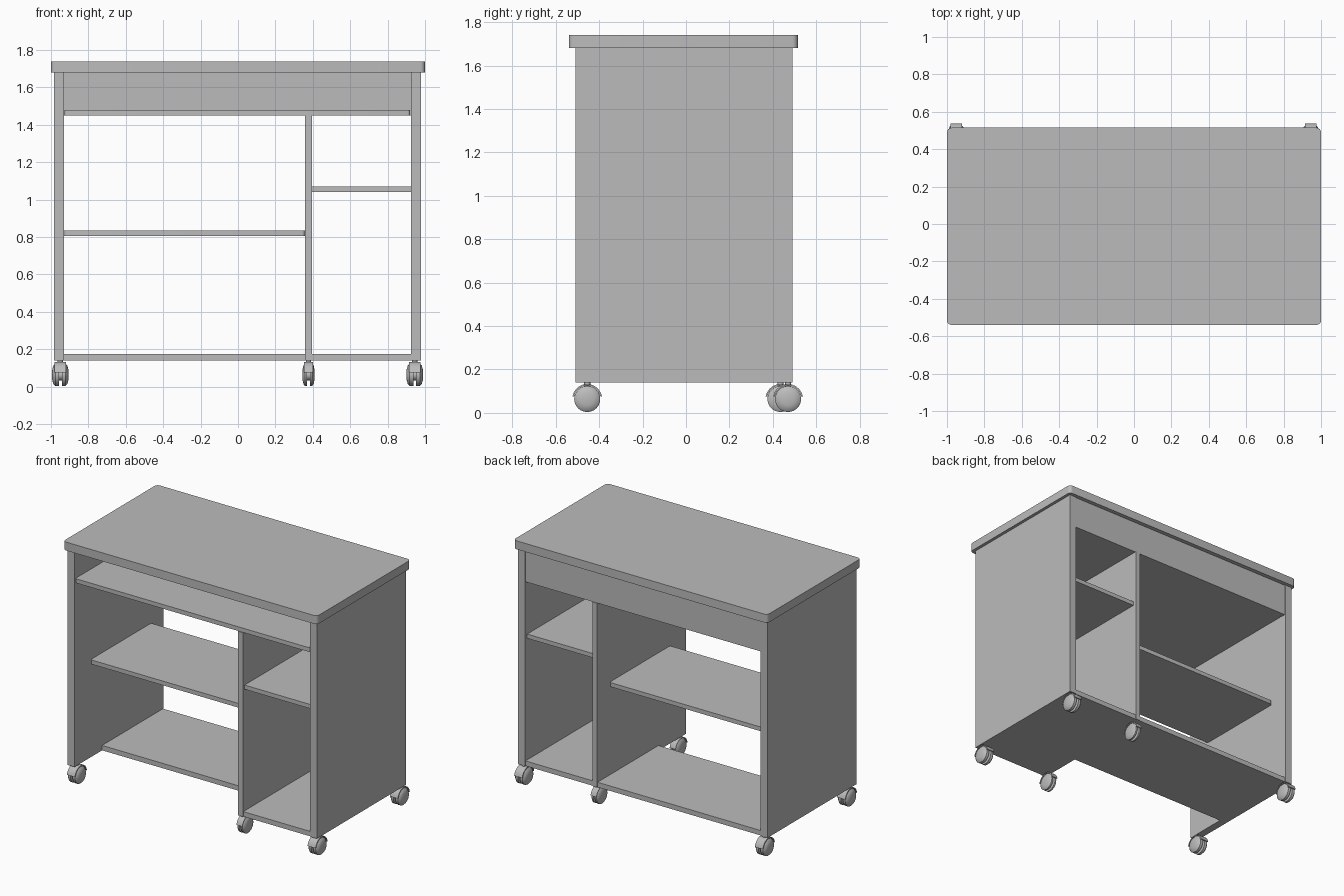
import bpy, bmesh, math
from mathutils import Matrix, Vector

cube = bpy.data.objects.get("Cube")
if cube:
    bpy.data.objects.remove(cube, do_unlink=True)

grey = bpy.data.materials.new("plain grey")
grey.use_nodes = True
grey.diffuse_color = (0.5, 0.5, 0.5, 1)
grey.node_tree.nodes["Principled BSDF"].inputs["Base Color"].default_value = (0.5, 0.5, 0.5, 1)


def finish(bm, name, smooth=False):
    bmesh.ops.recalc_face_normals(bm, faces=bm.faces)
    mesh = bpy.data.meshes.new(name)
    bm.to_mesh(mesh)
    bm.free()
    mesh.materials.append(grey)
    obj = bpy.data.objects.new(name, mesh)
    bpy.context.collection.objects.link(obj)
    if smooth:
        bpy.ops.object.select_all(action='DESELECT')
        obj.select_set(True)
        bpy.context.view_layer.objects.active = obj
        bpy.ops.object.shade_smooth_by_angle(angle=math.radians(40))
    return obj


def board(name, x, y, z, corner=0.0):
    """Box between the given ranges, with optional rounded upright corners."""
    bm = bmesh.new()
    spans = (x, y, z)
    size = [b - a for a, b in spans]
    centre = Vector([(a + b) / 2 for a, b in spans])
    bmesh.ops.create_cube(bm, size=1, matrix=Matrix.Translation(centre) @ Matrix.Diagonal((*size, 1)))
    if corner:
        upright = [e for e in bm.edges if abs(e.verts[0].co.z - e.verts[1].co.z) > 0.001]
        bmesh.ops.bevel(bm, geom=upright, offset=corner, segments=4, profile=0.5, affect='EDGES')
    return finish(bm, name, bool(corner))


def lathe(bm, profile, matrix):
    """Spin (axis position, radius) points around local x."""
    verts = [bm.verts.new((a, 0, r)) for a, r in profile]
    edges = [bm.edges.new(pair) for pair in zip(verts, verts[1:])]
    spun = bmesh.ops.spin(bm, geom=verts + edges, cent=(0, 0, 0), axis=(1, 0, 0),
                          angle=math.tau, steps=24, use_duplicate=False)
    new = set(verts) | {v for f in bm.faces if not f.tag for v in f.verts}
    for f in bm.faces:
        f.tag = True
    bmesh.ops.transform(bm, matrix=matrix, verts=list(new))


def caster(name, x, y, width, turn):
    """Twin domed wheels under a curved hood, with an upright stem."""
    place = Matrix.Translation((x, y, 0.064)) @ Matrix.Rotation(turn, 4, 'Z')
    half = width / 2
    bm = bmesh.new()
    wheel = [(0.008, 0), (0.008, 0.06), (half * 0.6, 0.06), (half * 0.82, 0.05),
             (half * 0.95, 0.03), (half, 0)]
    for side in (1, -1):
        lathe(bm, [(side * a, r) for a, r in wheel], place)
    # axle and stem
    lathe(bm, [(-0.01, 0), (-0.01, 0.03), (0.01, 0.03), (0.01, 0)], place)
    stem = place @ Matrix.Translation((0, 0, 0.055)) @ Matrix.Rotation(-math.pi / 2, 4, 'Y')
    lathe(bm, [(-0.03, 0), (-0.03, 0.014), (0.024, 0.014), (0.024, 0)], stem)
    # hood: an arc band closed to a thick shell
    arcs = []
    for i in range(11):
        t = math.radians(10 + 16 * i)
        arcs.append([bm.verts.new(place @ Vector((s, r * math.cos(t), r * math.sin(t))))
                     for s, r in ((-half * 0.7, 0.069), (half * 0.7, 0.069),
                                  (half * 0.7, 0.062), (-half * 0.7, 0.062))])
    for a, b in zip(arcs, arcs[1:]):
        for k in range(4):
            n = (k + 1) % 4
            bm.faces.new((a[k], a[n], b[n], b[k]))
    bm.faces.new(arcs[0])
    bm.faces.new(arcs[-1])
    bmesh.ops.remove_doubles(bm, verts=bm.verts, dist=0.00005)
    finish(bm, name, True)


# Carcass
depth = (-0.51, 0.49)
board("desk_top", (-1, 1), (-0.54, 0.515), (1.68, 1.74), 0.025)
board("right_side_panel", (-0.985, -0.93), depth, (0.14, 1.68))
board("left_side_panel", (0.925, 0.978), depth, (0.14, 1.68))
board("divider", (0.357, 0.395), depth, (0.14, 1.45))
board("back_panel", (-0.93, 0.925), (0.45, 0.485), (1.45, 1.68))

# Shelves
board("keyboard_shelf", (-0.928, 0.92), (-0.505, 0.45), (1.45, 1.48), 0.015)
board("middle_shelf", (-0.93, 0.357), (-0.33, 0.35), (0.805, 0.835), 0.015)
board("bottom_shelf", (-0.93, 0.357), (-0.2, 0.485), (0.14, 0.175))
board("cabinet_shelf", (0.395, 0.925), (-0.49, 0.465), (1.04, 1.07))
board("cabinet_floor", (0.395, 0.925), (-0.505, 0.485), (0.14, 0.175))

# Casters
for place, x, width, back in (("right", -0.95, 0.09, 0.47), ("left", 0.945, 0.09, 0.47),
                              ("divider", 0.377, 0.066, 0.435)):
    caster("front_caster_" + place, x, -0.455, width, 0)
    caster("back_caster_" + place, x, back, width, math.pi)
